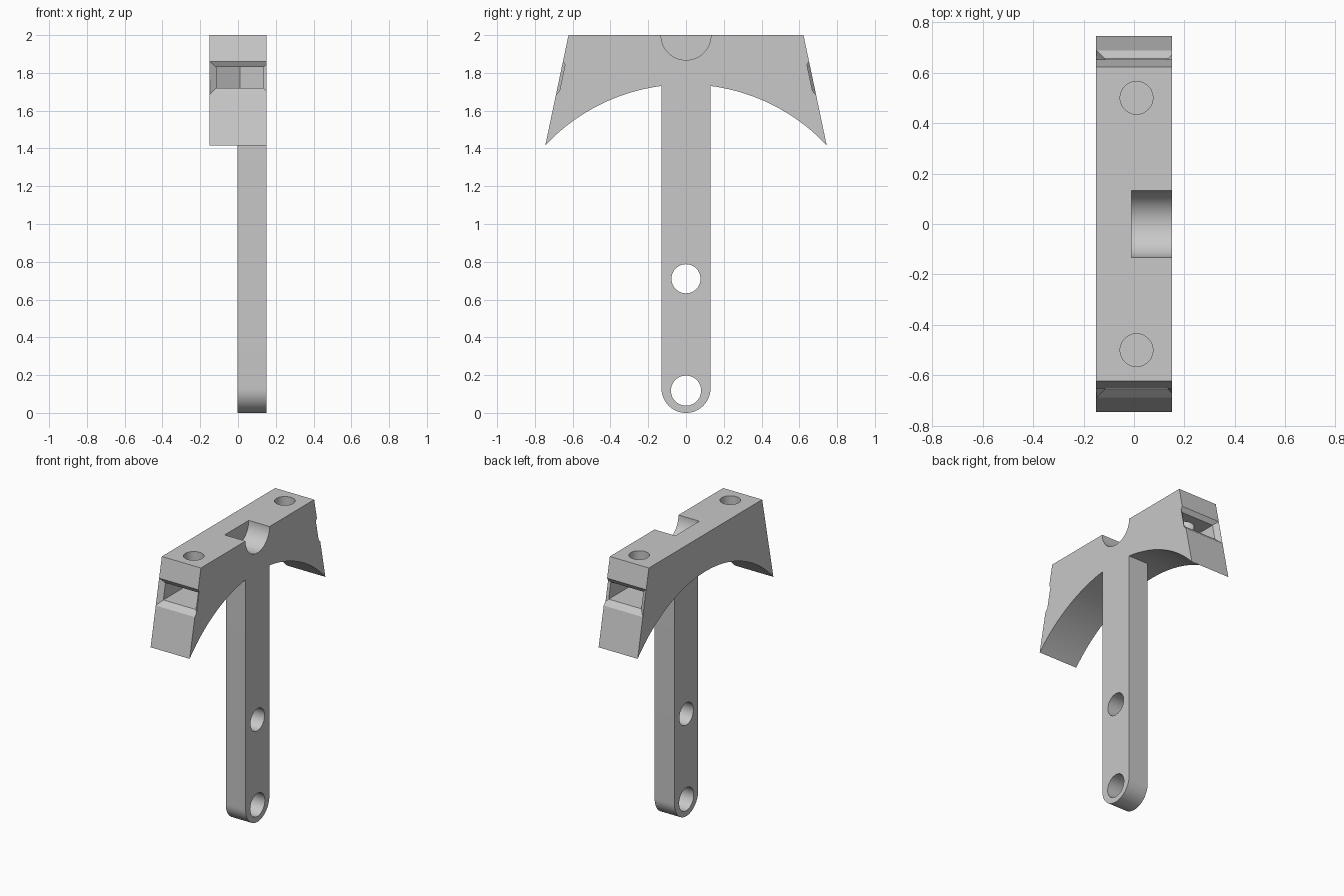
import bpy, bmesh, math

if "Cube" in bpy.data.objects:
    bpy.data.objects.remove(bpy.data.objects["Cube"])

grey = bpy.data.materials.new("plain grey")
grey.diffuse_color = (0.58, 0.58, 0.58, 1)
grey.use_nodes = True
grey.node_tree.nodes["Principled BSDF"].inputs["Base Color"].default_value = grey.diffuse_color


def solid(name, rings):
    """Closed solid between two matching rings of points."""
    bm = bmesh.new()
    a, b = [[bm.verts.new(p) for p in ring] for ring in rings]
    n = len(a)
    bm.faces.new(a)
    bm.faces.new(b)
    for i in range(n):
        j = (i + 1) % n
        bm.faces.new((a[i], a[j], b[j], b[i]))
    bmesh.ops.recalc_face_normals(bm, faces=bm.faces)
    me = bpy.data.meshes.new(name)
    bm.to_mesh(me)
    bm.free()
    ob = bpy.data.objects.new(name, me)
    bpy.context.collection.objects.link(ob)
    me.materials.append(grey)
    return ob


def prism_x(name, yz, lo, hi):
    return solid(name, [[(x, y, z) for y, z in yz] for x in (lo, hi)])


def prism_z(name, xy, lo, hi):
    return solid(name, [[(x, y, z) for x, y in xy] for z in (lo, hi)])


def circle(u, v, r, n=48):
    return [(u + r * math.cos(2 * math.pi * i / n),
             v + r * math.sin(2 * math.pi * i / n)) for i in range(n)]


def combine(target, tool, operation):
    mod = target.modifiers.new("combine", 'BOOLEAN')
    mod.object, mod.operation, mod.solver = tool, operation, 'EXACT'
    bpy.context.view_layer.objects.active = target
    bpy.ops.object.modifier_apply(modifier=mod.name)
    bpy.data.objects.remove(tool)


# Head: flat top, slanted ends, arched underside
arc_z, arc_r, tip = 0.718, 1.021, 0.745
a0 = math.asin(tip / arc_r)
arch = [(arc_r * math.sin(a0 * (1 - i / 24)), arc_z + arc_r * math.cos(a0 * (1 - i / 24)))
        for i in range(49)]
bracket = prism_x("bracket", [(-0.622, 2), (0.622, 2)] + arch, -0.15, 0.15)

# Stem with a rounded foot
foot = [(-0.13 * math.cos(math.pi * i / 32), 0.13 - 0.13 * math.sin(math.pi * i / 32))
        for i in range(33)]
stem = prism_x("stem", foot + [(0.13, 1.8), (-0.13, 1.8)], -0.003, 0.15)
combine(bracket, stem, 'UNION')

# Half-round notch in the top and two holes through the stem
combine(bracket, prism_x("notch", circle(0, 2, 0.132, 64), -0.01, 0.3), 'DIFFERENCE')
for z, r in ((0.71, 0.077), (0.118, 0.08)):
    combine(bracket, prism_x("stem_hole", circle(0, z, r), -0.3, 0.3), 'DIFFERENCE')

# Each end: nut pocket with a pointed back, flared mouth and screw hole
for s in (-1, 1):
    pocket = [(0.01, s * 0.356), (0.135, s * 0.428), (0.135, s * 0.85),
              (-0.115, s * 0.85), (-0.115, s * 0.428)]
    combine(bracket, prism_z("pocket", pocket, 1.72, 1.83), 'DIFFERENCE')

    inner = [(x, s * y, z) for x, y, z in
             ((-0.115, 0.655, 1.72), (0.135, 0.655, 1.72),
              (0.135, 0.632, 1.83), (-0.115, 0.632, 1.83))]
    face = [(x, s * y, z) for x, y, z in
            ((-0.149, 0.688, 1.685), (0.169, 0.688, 1.685),
             (0.169, 0.651, 1.86), (-0.149, 0.651, 1.86))]
    outer = [tuple(2 * f - i for f, i in zip(p, q)) for p, q in zip(face, inner)]
    combine(bracket, solid("mouth", [inner, outer]), 'DIFFERENCE')

    combine(bracket, prism_z("screw_hole", circle(0.01, s * 0.5, 0.065), 1.75, 2.2),
            'DIFFERENCE')

# Smooth the round surfaces and keep the edges crisp
bpy.ops.object.select_all(action='DESELECT')
bracket.select_set(True)
bpy.context.view_layer.objects.active = bracket
bpy.ops.object.shade_smooth_by_angle(angle=math.radians(25))
